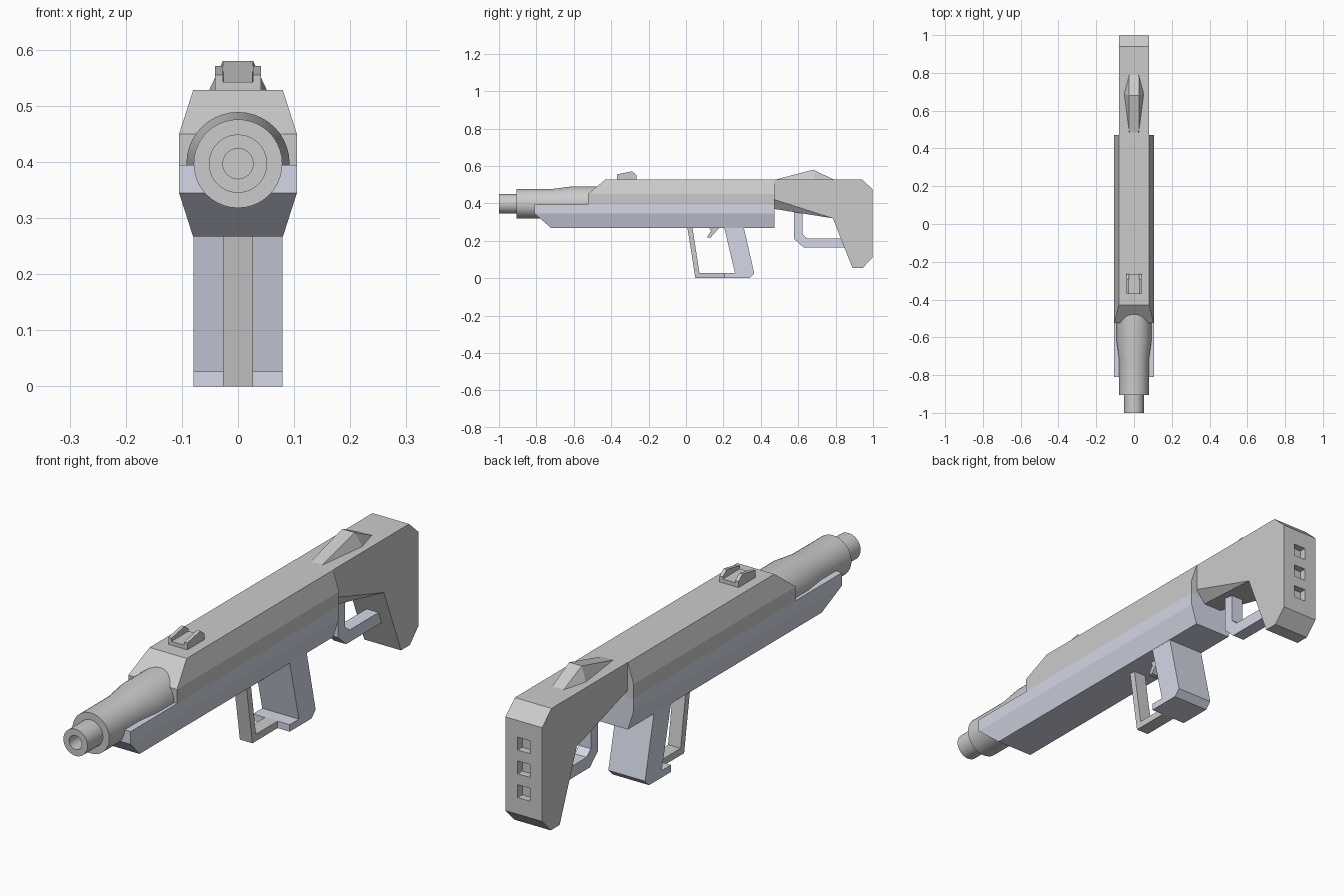
import bpy, bmesh, math

if "Cube" in bpy.data.objects:
    bpy.data.objects.remove(bpy.data.objects["Cube"])

PALE = bpy.data.materials.new("pale_lavender")
PALE.diffuse_color = (0.66, 0.69, 0.80, 1)
PALE.use_nodes = True
PALE.node_tree.nodes["Principled BSDF"].inputs["Base Color"].default_value = PALE.diffuse_color


def finish(name, bm, mat=None):
    bmesh.ops.recalc_face_normals(bm, faces=bm.faces)
    me = bpy.data.meshes.new(name)
    bm.to_mesh(me)
    bm.free()
    ob = bpy.data.objects.new(name, me)
    bpy.context.collection.objects.link(ob)
    if mat:
        me.materials.append(mat)
    return ob


def hull(name, half_pts, mat=None):
    """Convex solid from points on +x, mirrored to -x."""
    bm = bmesh.new()
    for x, y, z in half_pts:
        bm.verts.new((x, y, z))
        bm.verts.new((-x, y, z))
    bmesh.ops.convex_hull(bm, input=bm.verts)
    bmesh.ops.dissolve_limit(bm, angle_limit=0.01, verts=bm.verts, edges=bm.edges)
    return finish(name, bm, mat)


def prism(name, profile, x0, x1, mat=None):
    """Side profile (y, z) extruded from x0 to x1."""
    bm = bmesh.new()
    face = bm.faces.new([bm.verts.new((x0, y, z)) for y, z in profile])
    ext = bmesh.ops.extrude_face_region(bm, geom=[face])["geom"]
    moved = [g for g in ext if isinstance(g, bmesh.types.BMVert)]
    bmesh.ops.translate(bm, vec=(x1 - x0, 0, 0), verts=moved)
    return finish(name, bm, mat)


# Upper and lower body shells
hull("upper_body", [(.105, -.525, .395), (.105, -.525, .45), (.08, -.43, .528),
                    (.08, .472, .528), (.105, .472, .45), (.105, .472, .395)])
hull("lower_body", [(.105, -.81, .395), (.105, -.81, .345), (.08, -.72, .267),
                    (.08, .472, .267), (.105, .472, .345), (.105, .472, .395)], PALE)

# Barrel: lathed profile (y, radius) with an open bore
bm = bmesh.new()
prof = [(-.86, 0), (-.86, .027), (-1, .027), (-1, .052), (-.905, .052), (-.905, .079),
        (-.72, .079), (-.62, .092), (-.42, .092), (-.42, 0)]
vs = [bm.verts.new((0, y, .397 + r)) for y, r in prof]
es = [bm.edges.new(p) for p in zip(vs, vs[1:])]
bmesh.ops.spin(bm, geom=vs + es, cent=(0, 0, .397), axis=(0, 1, 0),
               angle=math.tau, steps=40, use_duplicate=False)
bmesh.ops.remove_doubles(bm, verts=bm.verts, dist=1e-4)
barrel = finish("barrel", bm)
bpy.context.view_layer.objects.active = barrel
barrel.select_set(True)
bpy.ops.object.shade_smooth_by_angle(angle=math.radians(30))
barrel.select_set(False)

# Stock: side outline plus a narrowed front underside
outline = [(.472, .528), (.94, .528), (.998, .475), (.998, .11),
           (.945, .055), (.89, .055), (.785, .32), (.472, .42)]
bm = bmesh.new()
R = [bm.verts.new((.079, y, z)) for y, z in outline]
L = [bm.verts.new((-.079, y, z)) for y, z in outline]
cr, cl = bm.verts.new((.04, .472, .37)), bm.verts.new((-.04, .472, .37))
bm.faces.new(R)
bm.faces.new(L[::-1])
for i in range(6):
    bm.faces.new((R[i], L[i], L[i + 1], R[i + 1]))
bm.faces.new((R[6], cr, R[7]))
bm.faces.new((L[6], L[7], cl))
bm.faces.new((R[6], L[6], cl, cr))
bm.faces.new((R[0], R[7], cr, cl, L[7], L[0]))
stock = finish("stock", bm)

# Three square recesses in the butt
bm = bmesh.new()
for z in (.385, .2925, .20):
    cube = bmesh.ops.create_cube(bm, size=1)["verts"]
    bmesh.ops.scale(bm, vec=(.052, .06, .05), verts=cube)
    bmesh.ops.translate(bm, vec=(0, 1.0, z), verts=cube)
cutter = finish("recess_cutter", bm)
cutter.hide_render = True
mod = stock.modifiers.new("recesses", "BOOLEAN")
mod.operation, mod.solver, mod.object = "DIFFERENCE", "EXACT", cutter
bpy.context.view_layer.objects.active = stock
bpy.ops.object.modifier_apply(modifier=mod.name)
bpy.data.objects.remove(cutter)

# Raised cheek wedge on top of the stock
hull("stock_wedge", [(.025, .48, .527), (.052, .69, .527), (.025, .79, .527), (.027, .68, .58)])

# Sight: base plate and two ears
prism("sight_base", [(-.37, .525), (-.37, .543), (-.265, .543), (-.265, .525)], -.041, .041)
ear = [(-.37, .525), (-.37, .555), (-.29, .571), (-.265, .552), (-.265, .525)]
for side, s in (("left", -1), ("right", 1)):
    prism("sight_ear_" + side, ear, s * .027, s * .041)

# Grip with a front lip
prism("grip", [(.20, .29), (.205, .267), (.262, .027), (.205, .027), (.205, 0), (.34, 0),
               (.365, .025), (.31, .267), (.305, .29)], -.079, .079, PALE)

# Trigger guard and trigger
prism("trigger_guard", [(.006, .28), (.05, 0), (.21, 0), (.21, .027), (.072, .027), (.033, .28)],
      -.027, .027)
prism("trigger", [(.12, .275), (.134, .253), (.112, .217), (.132, .217), (.182, .275)], -.02, .02)

# Rear loop under the stock
prism("rear_loop", [(.578, .38), (.578, .21), (.628, .165), (.87, .165), (.87, .212),
                    (.648, .212), (.622, .235), (.622, .38)], -.026, .026, PALE)
